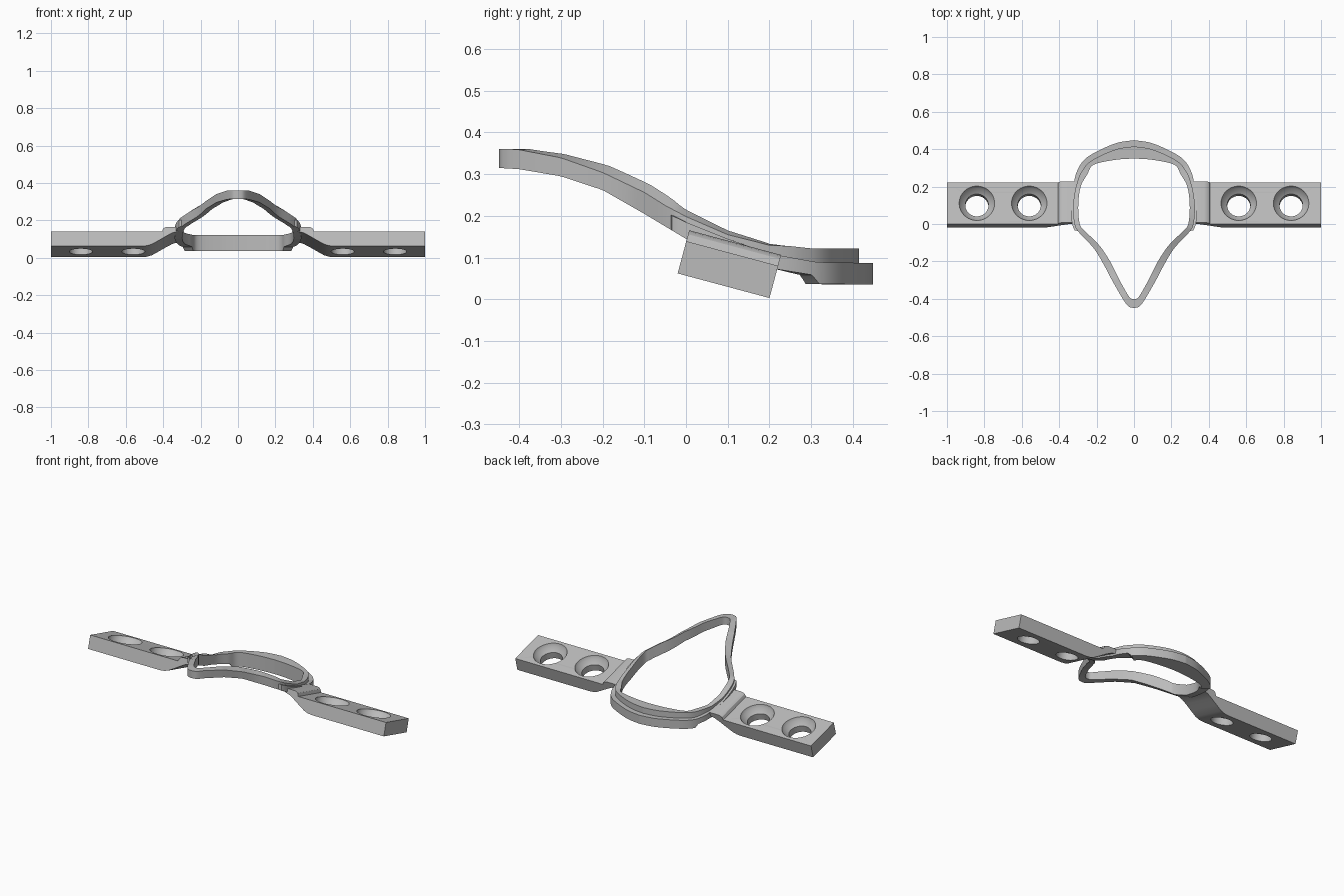
import bpy, bmesh, math
from mathutils import Vector

if "Cube" in bpy.data.objects:
    bpy.data.objects.remove(bpy.data.objects["Cube"])

grey = bpy.data.materials.new("plain grey")
grey.diffuse_color = (0.5, 0.5, 0.5, 1)
grey.use_nodes = True
grey.node_tree.nodes["Principled BSDF"].inputs["Base Color"].default_value = grey.diffuse_color


def finish(name, bm, angle=30):
    bmesh.ops.recalc_face_normals(bm, faces=bm.faces)
    me = bpy.data.meshes.new(name)
    bm.to_mesh(me)
    bm.free()
    me.materials.append(grey)
    ob = bpy.data.objects.new(name, me)
    bpy.context.collection.objects.link(ob)
    return ob


def smooth(ob, angle=30):
    bpy.ops.object.select_all(action='DESELECT')
    bpy.context.view_layer.objects.active = ob
    ob.select_set(True)
    bpy.ops.object.shade_smooth_by_angle(angle=math.radians(angle))


def catmull(pts, n):
    """Smooth path through pts, n steps per span."""
    out = []
    for i in range(len(pts) - 1):
        a, b, c, d = (Vector(pts[max(0, min(len(pts) - 1, i + k))]) for k in (-1, 0, 1, 2))
        for j in range(n):
            t = j / n
            out.append(0.5 * (2 * b + (c - a) * t + (2 * a - 5 * b + 4 * c - d) * t * t
                              + (3 * b - a - 3 * c + d) * t ** 3))
    return out + [Vector(pts[-1])]


def lerp(table, y):
    """Linear lookup in a list of (y, value)."""
    if y <= table[0][0]:
        return table[0][1]
    for (a, va), (b, vb) in zip(table, table[1:]):
        if y <= b:
            return va + (vb - va) * (y - a) / (b - a)
    return table[-1][1]


# Curved frame: right half outline from back to front, outer x, y and inner x, y
HALF = [(0, .415, 0, .35), (.1, .398, .1, .343), (.225, .34, .215, .317),
        (.28, .28, .25, .265), (.31, .2, .285, .2), (.325, .1, .298, .1),
        (.318, 0, .29, 0), (.29, -.05, .26, -.04), (.215, -.13, .185, -.115),
        (.16, -.22, .125, -.205), (.115, -.305, .08, -.295), (.06, -.40, .035, -.375),
        (.03, -.44, .018, -.397), (0, -.449, 0, -.402)]
TOP = [(-.45, .36), (-.4, .36), (-.3, .348), (-.2, .32), (-.1, .275), (0, .215),
       (.1, .165), (.2, .133), (.3, .122)]
BOTTOM = [(-.45, .315), (-.4, .312), (-.3, .295), (-.2, .262), (-.1, .205), (0, .145),
          (.1, .1), (.2, .075), (.305, .058), (.317, .037), (.45, .035)]
LEDGE = [(-.04, .205), (0, .185), (.1, .145), (.2, .11), (.3, .089), (.4, .087)]
STEP = [(-.036, 0), (-.034, .012), (.2, .014), (.3, .026), (.4, .033)]
TILT = [(-.42, 0), (-.2, .016), (-.05, .02), (.1, .01), (.25, 0)]

path = []
for xo, yo, xi, yi in catmull([Vector(h) for h in HALF], 8):
    out = Vector((xo - xi, yo - yi)).normalized()
    e = lerp(STEP, yo)
    xl, yl = xo + out.x * e, yo + out.y * e
    top, bot = lerp(TOP, yo), lerp(BOTTOM, yl)
    mid = lerp(LEDGE, yo) if yo > -.036 else (top + bot) / 2
    path.append([(xi, yi, top), (xo, yo, top - lerp(TILT, yo)), (xo, yo, mid),
                 (xl, yl, mid), (xl, yl, bot), (xi, yi, bot)])
path += [[(-x, y, z) for x, y, z in s] for s in path[-2:0:-1]]

bm = bmesh.new()
rings = [[bm.verts.new(p) for p in s] for s in path]
for a, b in zip(rings, rings[1:] + rings[:1]):
    for k in range(6):
        m = (k + 1) % 6
        bm.faces.new((a[k], a[m], b[m], b[k]))
bmesh.ops.remove_doubles(bm, verts=bm.verts, dist=1e-5)
smooth(finish("curved_frame", bm))

# Tilted side arms: profile in x and thickness, extruded across the width
SLOPE = math.radians(15)
WIDTH = .228


def place(x, u, w):
    return (x, -.02 + u * math.cos(SLOPE) + w * math.sin(SLOPE),
            .062 - u * math.sin(SLOPE) + w * math.cos(SLOPE))


PROFILE = [(1, 0), (.51, 0), (.485, .003), (.46, .011), (.42, .034), (.38, .058), (.35, .074),
           (.315, .084), (.315, .107), (.375, .107), (.39, .104), (.40, .097),
           (.407, .08), (1, .08)]
SINK = [(.095, .1), (.095, .08), (.088, .062), (.062, .04), (.062, -.02)]

for side, s in (("right", 1), ("left", -1)):
    bm = bmesh.new()
    ends = [[bm.verts.new(place(s * x, u, w)) for x, w in PROFILE] for u in (0, WIDTH)]
    n = len(PROFILE)
    for k in range(n):
        m = (k + 1) % n
        bm.faces.new((ends[0][k], ends[0][m], ends[1][m], ends[1][k]))
    bm.faces.new(ends[0])
    bm.faces.new(ends[1])
    arm = finish(side + "_arm", bm)

    # Countersunk screw holes
    bm = bmesh.new()
    for cx in (.56, .84):
        loops = []
        for r, w in SINK:
            loops.append([bm.verts.new(place(s * cx + r * math.cos(a), WIDTH / 2 + r * math.sin(a), w))
                          for a in (math.tau * i / 48 for i in range(48))])
        for a, b in zip(loops, loops[1:]):
            for i in range(48):
                j = (i + 1) % 48
                bm.faces.new((a[i], a[j], b[j], b[i]))
        bm.faces.new(loops[0])
        bm.faces.new(loops[-1])
    cutter = finish(side + "_hole_cutter", bm)
    cutter.hide_render = True
    mod = arm.modifiers.new("holes", 'BOOLEAN')
    mod.operation = 'DIFFERENCE'
    mod.solver = 'EXACT'
    mod.object = cutter
    bpy.context.view_layer.objects.active = arm
    bpy.ops.object.modifier_apply(modifier=mod.name)
    bpy.data.objects.remove(cutter)
    smooth(arm)
